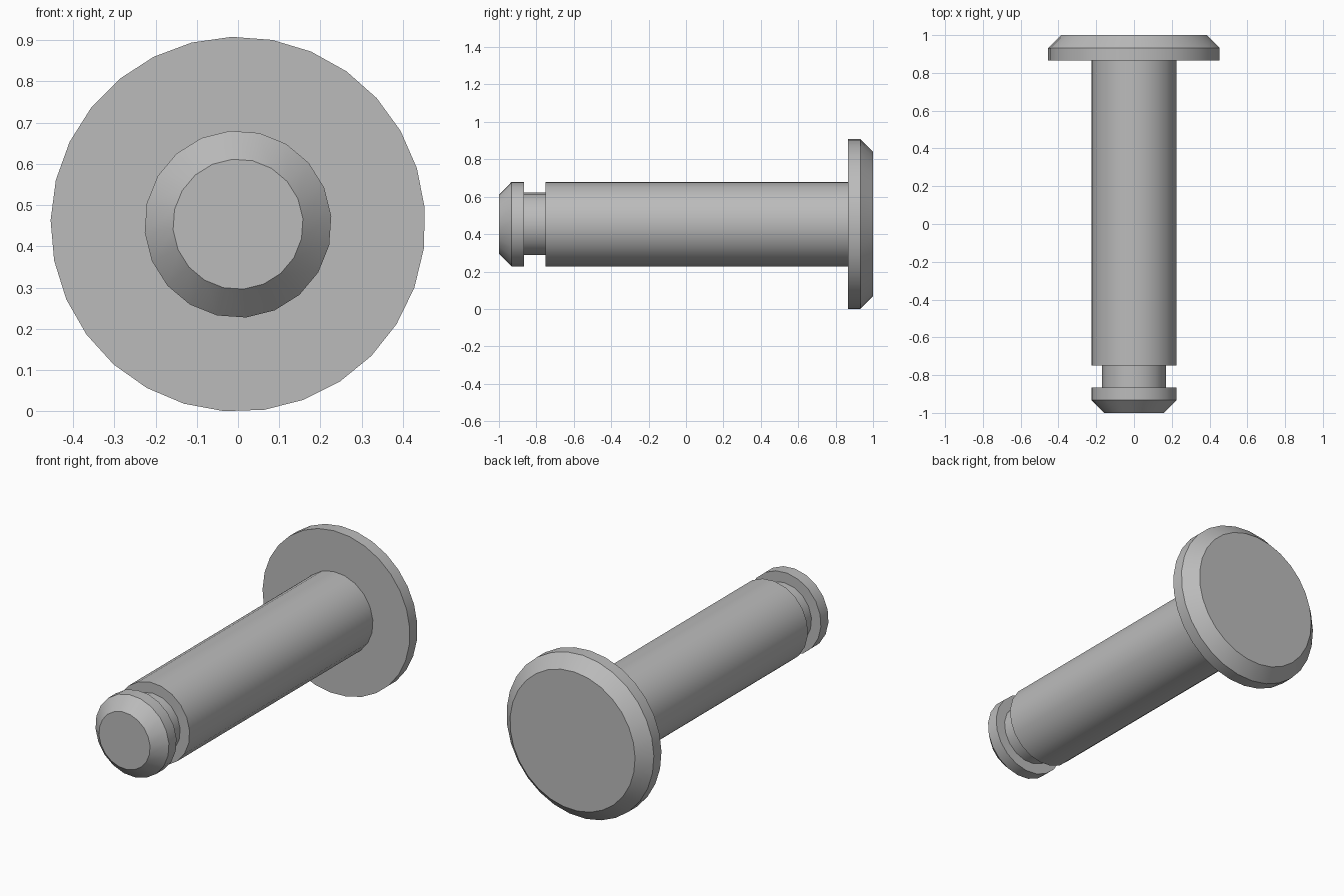
import bpy, bmesh, math

cube = bpy.data.objects.get("Cube")
if cube:
    bpy.data.objects.remove(cube, do_unlink=True)

AXIS_Z = 0.4535
START = math.radians(5)

steel = bpy.data.materials.new("grey_steel")
steel.use_nodes = True
GREY = (0.5, 0.5, 0.5, 1)
steel.diffuse_color = GREY
steel.node_tree.nodes["Principled BSDF"].inputs["Base Color"].default_value = GREY


def turned_part(name, sides, profile):
    """Closed solid turned around the pin axis from (y, radius) pairs."""
    bm = bmesh.new()
    rings = []
    for y, r in profile:
        ring = []
        for i in range(sides):
            a = START + i * math.tau / sides
            ring.append(bm.verts.new((r * math.cos(a), y, AXIS_Z + r * math.sin(a))))
        rings.append(ring)
    for lo, hi in zip(rings, rings[1:]):
        for i in range(sides):
            j = (i + 1) % sides
            bm.faces.new((lo[i], lo[j], hi[j], hi[i]))
    bm.faces.new(rings[0])
    bm.faces.new(rings[-1])
    bmesh.ops.recalc_face_normals(bm, faces=bm.faces)
    mesh = bpy.data.meshes.new(name)
    bm.to_mesh(mesh)
    bm.free()
    mesh.materials.append(steel)
    obj = bpy.data.objects.new(name, mesh)
    bpy.context.collection.objects.link(obj)
    # smooth around the axis, sharp at the turned edges
    bpy.ops.object.select_all(action="DESELECT")
    obj.select_set(True)
    bpy.context.view_layer.objects.active = obj
    bpy.ops.object.shade_smooth_by_angle(angle=math.radians(30))


# Chamfered tip, retaining groove, long shank and wide chamfered head
turned_part("tip", 20, [(-1, 0.158), (-0.932, 0.227), (-0.865, 0.227)])
turned_part("groove_neck", 17, [(-0.87, 0.169), (-0.745, 0.169)])
turned_part("shank", 20, [(-0.75, 0.227), (0.87, 0.227)])
turned_part("head", 29, [(0.865, 0.4545), (0.932, 0.4545), (1, 0.386)])
